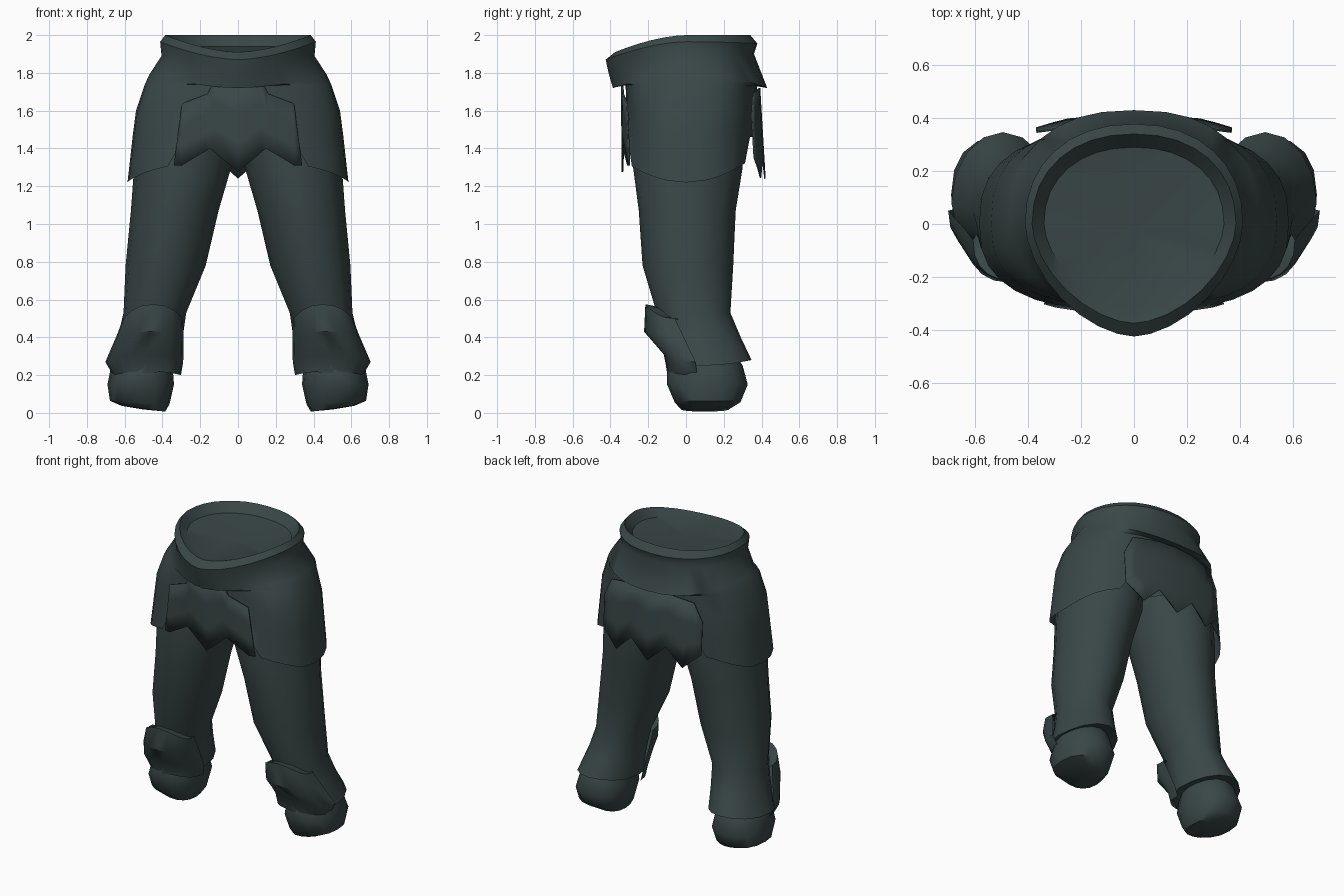
import bpy, bmesh, math

if "Cube" in bpy.data.objects:
    bpy.data.objects.remove(bpy.data.objects["Cube"])

slate = bpy.data.materials.new("dark slate cloth")
slate.diffuse_color = (0.042, 0.063, 0.063, 1)
slate.use_nodes = True
slate.node_tree.nodes["Principled BSDF"].inputs["Base Color"].default_value = slate.diffuse_color


def ring(z, rx, yf, yb, cx=0.0, cy=0.0, ef=2.0, eb=2.0, n=16, t0=0, t1=360):
    """Superelliptic ring; z is one height or (front, side, back)."""
    zf, zs, zb = z if isinstance(z, tuple) else (z, z, z)
    pts = []
    count = n if t1 - t0 == 360 else n + 1
    for i in range(count):
        t = math.radians(t0 + (t1 - t0) * i / n)
        c, s = math.cos(t), math.sin(t)
        e = 2 / (ef if s < 0 else eb)
        x = cx + rx * math.copysign(abs(c) ** e, c)
        y = cy + ((cy - yf) if s < 0 else (yb - cy)) * math.copysign(abs(s) ** e, s)
        pts.append((x, y, zs + ((zf if s < 0 else zb) - zs) * s * s))
    return pts


def finish(bm, name, mirror=False, thick=0.0, angle=42):
    bmesh.ops.recalc_face_normals(bm, faces=bm.faces)
    me = bpy.data.meshes.new(name)
    bm.to_mesh(me)
    bm.free()
    me.materials.append(slate)
    ob = bpy.data.objects.new(name, me)
    bpy.context.collection.objects.link(ob)
    bpy.ops.object.select_all(action='DESELECT')
    ob.select_set(True)
    bpy.context.view_layer.objects.active = ob
    bpy.ops.object.shade_smooth_by_angle(angle=math.radians(angle))
    if thick:
        ob.modifiers.new("thickness", 'SOLIDIFY').thickness = thick
    if mirror:
        m = ob.modifiers.new("other side", 'MIRROR')
        m.use_mirror_merge = False
    return ob


def loft(name, rings, closed=True, cap_first=None, cap_last=None, **kw):
    """Skin the rings; a cap is a centre point fanned to the end ring."""
    bm = bmesh.new()
    rows = [[bm.verts.new(p) for p in r] for r in rings]
    n = len(rows[0])
    span = range(n if closed else n - 1)
    for a, b in zip(rows, rows[1:]):
        for i in span:
            j = (i + 1) % n
            bm.faces.new((a[i], a[j], b[j], b[i]))
    for row, cap in ((rows[0], cap_first), (rows[-1], cap_last)):
        if cap:
            c = bm.verts.new(cap)
            for i in span:
                bm.faces.new((row[i], row[(i + 1) % n], c))
    return finish(bm, name, **kw)


# Waist and hip skirt, with the hem lifted behind the front and rear panels
N = 32
hem = []
for x, y, z in ring(1.22, 0.585, -0.33, 0.36, ef=2.6, eb=2.6, n=N):
    hem.append((x, y, 1.46 if abs(x) < 0.3 else 1.22 + 0.1 * (y / 0.31) ** 2))
loft("waist_and_hip_skirt", [
    ring((1.90, 1.94, 1.94), 0.34, -0.32, 0.29, ef=1.7, eb=2.2, n=N),
    ring((1.91, 2.0, 2.0), 0.385, -0.375, 0.34, ef=1.7, eb=2.2, n=N),
    ring((1.87, 1.965, 1.955), 0.412, -0.425, 0.378, ef=1.7, eb=2.2, n=N),
    ring((1.80, 1.89, 1.90), 0.405, -0.41, 0.36, ef=1.7, eb=2.2, n=N),
    ring((1.72, 1.79, 1.72), 0.47, -0.387, 0.43, ef=1.7, eb=2.4, n=N),
    ring((1.74, 1.735, 1.73), 0.495, -0.32, 0.375, ef=2.3, eb=2.6, n=N),
    ring(1.6, 0.54, -0.315, 0.375, ef=2.6, eb=2.6, n=N),
    ring(1.47, 0.557, -0.32, 0.37, ef=2.6, eb=2.6, n=N),
    hem], cap_first=(0, -0.02, 1.91))


# Jagged cloth panels: half outline columns (x top, z top, x bottom, z bottom)
def panel(name, cols, y_top, y_bottom, bend):
    full = [(-a, b, -c, d) for a, b, c, d in cols[:0:-1]] + cols
    bm = bmesh.new()
    grid = []
    for xt, zt, xb, zb in full:
        col = []
        for k in range(4):
            f = k / 3
            x = xt + (xb - xt) * f
            z = zt + (zb - zt) * f
            g = (1.74 - z) / 0.5
            y = y_top + (y_bottom - y_top) * g + bend * (x / 0.35) ** 2
            col.append(bm.verts.new((x, y, z)))
        grid.append(col)
    for a, b in zip(grid, grid[1:]):
        for k in range(3):
            bm.faces.new((a[k], b[k], b[k + 1], a[k + 1]))
    finish(bm, name, thick=0.008)


panel("front_panel", [(0, 1.75, 0, 1.275), (0.12, 1.775, 0.13, 1.385),
                      (0.145, 1.72, 0.15, 1.40), (0.16, 1.69, 0.17, 1.387),
                      (0.29, 1.64, 0.30, 1.31), (0.297, 1.635, 0.34, 1.31)],
      -0.345, -0.34, 0.04)
panel("rear_panel", [(0, 1.72, 0, 1.24), (0.13, 1.715, 0.13, 1.36),
                     (0.25, 1.70, 0.25, 1.245), (0.31, 1.69, 0.31, 1.30),
                     (0.37, 1.57, 0.37, 1.35)],
      0.392, 0.422, -0.045)

# Trouser legs with a flared cuff
loft("trouser_leg", [
    ring(1.5, 0.265, -0.25, 0.28, cx=0.275),
    ring(1.3, 0.257, -0.28, 0.30, cx=0.293),
    ring(1.07, 0.232, -0.25, 0.263, cx=0.335),
    ring(0.78, 0.212, -0.23, 0.25, cx=0.383),
    ring(0.53, 0.166, -0.155, 0.235, cx=0.44, cy=0.04),
    ring(0.40, 0.172, -0.13, 0.29, cx=0.465, cy=0.06),
    ring((0.21, 0.25, 0.28), 0.195, -0.10, 0.347, cx=0.495, cy=0.08),
    ring((0.22, 0.26, 0.29), 0.15, -0.05, 0.26, cx=0.505, cy=0.1)],
    cap_first=(0.275, 0, 1.5), mirror=True)

# Shin guard folded over the front of each lower leg
arc = dict(t0=180, t1=360, n=10, ef=2.4)
loft("shin_guard", [
    ring((0.56, 0.49, 0), 0.14, -0.14, 0, cx=0.445, cy=-0.02, **arc),
    ring((0.575, 0.50, 0), 0.158, -0.215, 0, cx=0.45, cy=-0.06, **arc),
    ring((0.43, 0.42, 0), 0.175, -0.222, 0, cx=0.463, cy=-0.02, **arc),
    ring((0.31, 0.27, 0), 0.206, -0.118, 0, cx=0.496, cy=0.05, **arc),
    ring((0.22, 0.20, 0), 0.18, -0.10, 0, cx=0.482, cy=0.06, **arc)],
    closed=False, mirror=True)


# Rounded boots, soles sloping up to the outside
def tilt(pts, k):
    return [(x, y, z + k * (x - 0.5)) for x, y, z in pts]


loft("boot", [
    ring(0.30, 0.145, -0.06, 0.27, cx=0.505, cy=0.1),
    ring((0.23, 0.23, 0.25), 0.165, -0.10, 0.30, cx=0.51, cy=0.11),
    ring(0.15, 0.176, -0.10, 0.327, cx=0.515, cy=0.11, ef=2.3, eb=2.3),
    tilt(ring(0.055, 0.158, -0.06, 0.288, cx=0.52, cy=0.11, ef=2.4, eb=2.4), 0.05),
    tilt(ring(0.022, 0.115, -0.03, 0.23, cx=0.50, cy=0.10, ef=2.4, eb=2.4), 0.13)],
    cap_first=(0.505, 0.1, 0.30), cap_last=(0.5, 0.1, 0.018), mirror=True)
